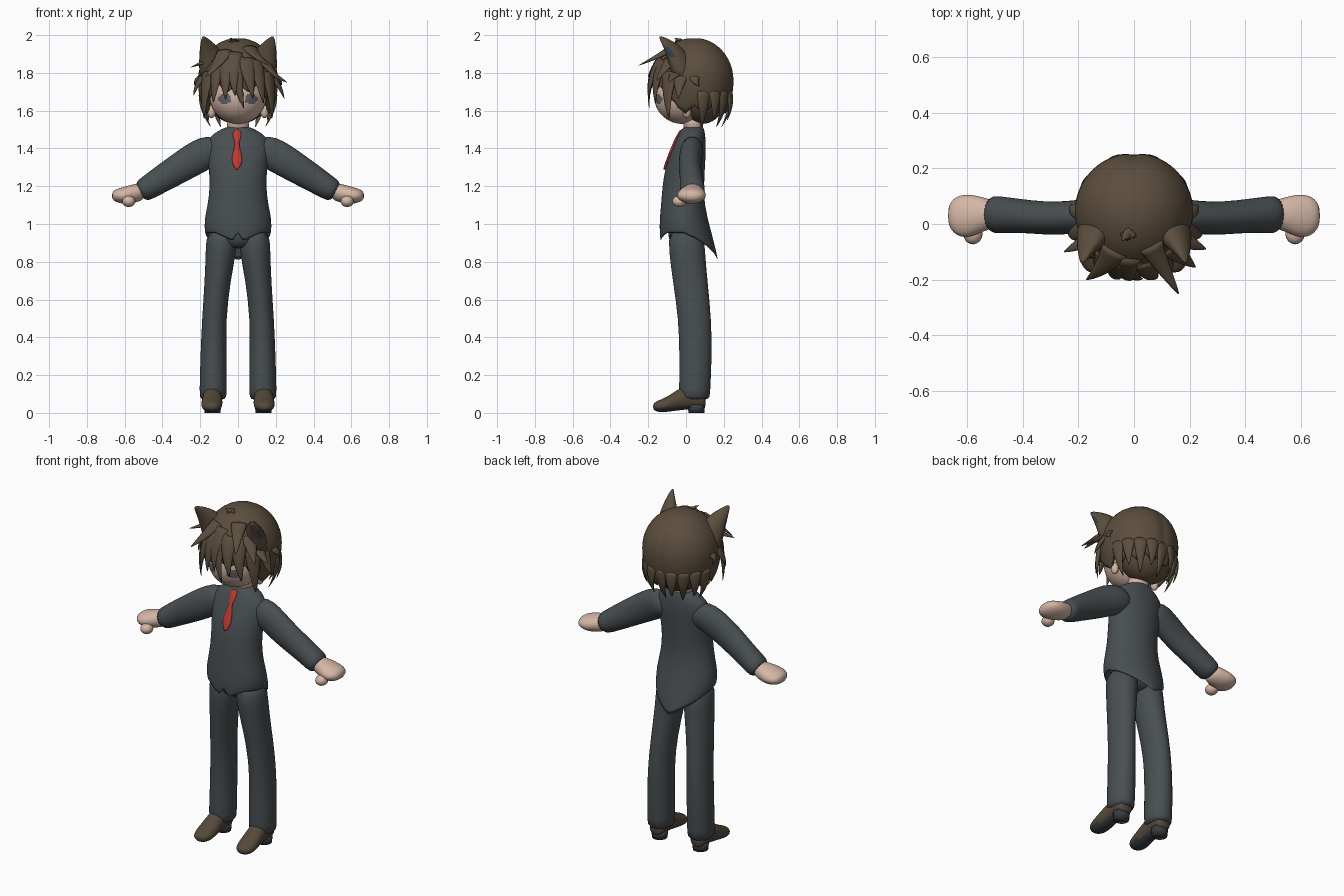
import bpy, bmesh, math
from mathutils import Vector as V

cube = bpy.data.objects.get("Cube")
if cube:
    bpy.data.objects.remove(cube)


def material(name, rgb):
    m = bpy.data.materials.new(name)
    m.use_nodes = True
    m.diffuse_color = (*rgb, 1)
    m.node_tree.nodes["Principled BSDF"].inputs["Base Color"].default_value = (*rgb, 1)
    return m


SUIT = material("charcoal_suit", (.065, .077, .083))
HAIR = material("brown_hair", (.105, .076, .047))
SKIN = material("skin", (.66, .47, .38))
TIE = material("red_tie", (.5, .04, .03))
SHOE = material("brown_leather", (.09, .066, .042))
SOLE = material("dark_sole", (.04, .046, .052))
EYE = material("grey_eye", (.13, .13, .15))
INNER = material("blue_inner_ear", (.03, .055, .085))
X, Y, Z = V((1, 0, 0)), V((0, 1, 0)), V((0, 0, 1))


def finish(name, bm, mats, rule=None, subdiv=0, thick=0):
    bmesh.ops.recalc_face_normals(bm, faces=bm.faces)
    for f in bm.faces:
        f.smooth = True
        if rule and rule(f):
            f.material_index = 1
    me = bpy.data.meshes.new(name)
    bm.to_mesh(me)
    bm.free()
    for m in mats:
        me.materials.append(m)
    ob = bpy.data.objects.new(name, me)
    bpy.context.collection.objects.link(ob)
    if thick:
        mod = ob.modifiers.new("thickness", "SOLIDIFY")
        mod.thickness, mod.offset = thick, -1
    if subdiv:
        mod = ob.modifiers.new("smoothing", "SUBSURF")
        mod.levels = mod.render_levels = subdiv
    return ob


def skin(name, tubes, mats, caps=(True, True), **kw):
    """Bridge each tube's list of point loops into a surface."""
    bm = bmesh.new()
    for loops in tubes:
        rows = [[bm.verts.new(p) for p in loop] for loop in loops]
        n = len(rows[0])
        for a, b in zip(rows, rows[1:]):
            for i in range(n):
                j = (i + 1) % n
                bm.faces.new((a[i], a[j], b[j], b[i]))
        for row, cap in ((rows[0], caps[0]), (rows[-1], caps[1])):
            if cap:
                bm.faces.new(row)
    return finish(name, bm, mats, **kw)


def ring(c, side, up, a, b, n):
    angles = [math.tau * i / n for i in range(n)]
    return [V(c) + side * a * math.cos(t) + up * b * math.sin(t) for t in angles]


def loft(rings, axis=Z, side=X, n=20, s=1):
    """Rings are x, y, z, half width along side, half width across it."""
    up = axis.cross(side).normalized()
    loops = [ring(r[:3], side, up, r[3], r[4], n) for r in rings]
    return [[V((p.x * s, p.y, p.z)) for p in loop] for loop in loops]


def ball(name, c, r, mats, rule=None, u=32, v=20):
    bm = bmesh.new()
    bmesh.ops.create_uvsphere(bm, u_segments=u, v_segments=v, radius=1)
    for p in bm.verts:
        p.co = V(c) + V((p.co.x * r[0], p.co.y * r[1], p.co.z * r[2]))
    return finish(name, bm, mats, rule)


# Jacket: front and back profile, half width, with a cut front and a tail
profile = [(.95, -.14, .125, .175), (1.02, -.14, .115, .18), (1.1, -.132, .097, .16),
           (1.2, -.125, .095, .148), (1.3, -.11, .1, .155), (1.38, -.08, .105, .165),
           (1.44, -.055, .105, .163), (1.48, -.035, .1, .13), (1.505, -.018, .095, .08),
           (1.515, -.01, .09, .06)]
jacket = loft([(0, (f + b) / 2, z, w, (b - f) / 2) for z, f, b, w in profile], n=48)
for row, amount in ((0, 1), (1, .25)):
    for p in jacket[row]:
        if p.y > 0:
            tail = max(0, 1 - abs(p.x) / .18) ** .7 * amount
            p.z -= .15 * tail
            p.y += .05 * tail
        elif row == 0 and abs(p.x) < .12:
            p.z += .02 if abs(p.x) < .01 else -.5 * (.12 - abs(p.x))
skin("jacket", [jacket], [SUIT], (False, True), subdiv=1, thick=.008)
skin("trouser_seat", [loft([(0, 0, .87, .05, .06), (0, 0, .9, .13, .09),
                            (0, 0, .97, .165, .1), (0, 0, 1.08, .14, .09)])], [SUIT], subdiv=1)


# Tie lying along the jacket front
def front_y(z):
    for p, q in zip(profile, profile[1:]):
        if p[0] <= z <= q[0]:
            return p[1] + (q[1] - p[1]) * (z - p[0]) / (q[0] - p[0])


tie = [(1.285, .004), (1.31, .022), (1.34, .031), (1.38, .022), (1.42, .011),
       (1.435, .012), (1.46, .024), (1.49, .022), (1.5, .012)]
skin("tie", [loft([(-.005, front_y(z) - .001, z, w, .009) for z, w in tie], n=12)],
     [TIE], subdiv=1)

# Limbs, built for each side
for s, label in ((1, "left_"), (-1, "right_")):
    skin(label + "trouser_leg", [loft([
        (.132, .045, .065, .072, .083), (.132, .045, .1, .073, .083), (.13, .052, .3, .07, .087),
        (.127, .047, .5, .064, .088), (.108, .022, .7, .069, .093),
        (.09, .005, .85, .082, .096), (.085, 0, .98, .085, .098)], s=s)], [SUIT], subdiv=1)
    skin(label + "sleeve", [loft([
        (.08, .035, 1.405, .06, .075), (.16, .03, 1.385, .063, .088), (.24, .022, 1.34, .06, .087),
        (.32, .02, 1.29, .06, .08), (.41, .03, 1.235, .061, .072),
        (.48, .033, 1.19, .067, .064), (.525, .035, 1.165, .07, .058)],
        axis=V((.87, 0, -.5)), side=Y, s=s)], [SUIT], subdiv=1)
    skin(label + "hand", [loft([
        (.49, .035, 1.175, .05, .045), (.54, .035, 1.163, .06, .05), (.58, .03, 1.155, .077, .05),
        (.62, .028, 1.15, .078, .042), (.65, .03, 1.15, .062, .033), (.668, .03, 1.15, .03, .016)],
        axis=X, side=Y, s=s)], [SKIN], subdiv=1)
    ball(label + "thumb", (.578 * s, -.035, 1.12), (.035, .038, .03), [SKIN], u=16, v=10)
    skin(label + "shoe", [loft([
        (.135, .105, .06, .03, .03), (.135, .09, .065, .048, .045), (.135, .03, .085, .052, .065),
        (.136, -.03, .075, .052, .062), (.138, -.08, .052, .058, .045),
        (.14, -.13, .037, .056, .036), (.14, -.16, .034, .042, .026), (.14, -.175, .033, .02, .014)],
        axis=Y, side=X, n=16, s=s)], [SHOE, SOLE], rule=lambda f: f.normal.z < -.6, subdiv=1)
    skin(label + "heel", [loft([(.135, .055, 0, .042, .042), (.135, .055, .045, .046, .046)], s=s)],
         [SOLE])
    ball(label + "ear", (.14 * s, .005, 1.595), (.022, .022, .035), [SKIN], u=16, v=10)

    # Pointed animal ear, leaning forward with a dark outward hollow
    slope = V((-.75, 0, .65))
    skin(label + "pointed_ear", [loft([
        (.13, -.015, 1.8, .095, .07), (.15, -.035, 1.87, .076, .06), (.165, -.065, 1.92, .055, .046),
        (.178, -.1, 1.96, .031, .029), (.188, -.14, 1.993, .007, .007)],
        axis=V((.65, 0, .75)), side=slope, s=s)], [HAIR, INNER], subdiv=1,
        rule=lambda f: f.normal.x * s > .72 and f.normal.y < .25
        and 1.87 < f.calc_center_median().z < 1.95)

# Head and neck; the eyes are coloured faces of the head
skin("neck", [loft([(0, .04, 1.47, .058, .05), (0, .035, 1.6, .06, .055)])], [SKIN])
ball("head", (0, -.02, 1.68), (.15, .15, .15), [SKIN, EYE], u=96, v=64,
     rule=lambda f: f.normal.y < -.3 and
     ((abs(f.calc_center_median().x) - .07) / .034) ** 2
     + ((f.calc_center_median().z - 1.662) / .026) ** 2 < 1)


# Hair cap with a ragged lower edge
def scalp(t, z, grow=1.0):
    k = math.sqrt(max(0, 1 - ((z - 1.76) / (.225 if z > 1.76 else .3)) ** 2)) * grow
    depth = .21 if math.sin(t) > 0 else .225
    groove = 1 - .03 * math.exp(-((t - math.pi / 2) / .12) ** 2)
    return V((.212 * k * math.cos(t), .045 + depth * k * groove * math.sin(t), z))


SEG = 96
angles = [math.tau * i / SEG for i in range(SEG)]


def hem(i):
    front = min(1, max(0, (-math.sin(angles[i]) - .45) / .3))
    return 1.585 + .115 * front + .04 * abs(i % 8 - 4) / 4


cap = [[scalp(t, 1.76 + .225 * math.cos(a * math.pi / 24)) for t in angles] for a in range(1, 13)]
for k in range(1, 7):
    cap.append([scalp(t, 1.76 + (hem(i) - 1.76) * k / 6) for i, t in enumerate(angles)])
skin("hair_cap", [cap], [HAIR], (True, False), thick=.02)
ball("nape_hair", (0, .085, 1.67), (.165, .125, .14), [HAIR])


# Tapered locks curving from the cap to a tip
def lock(angle, z, tip, width):
    t, tip = math.radians(angle), V(tip)
    root = scalp(t, z, .93)
    bend = scalp(t, z * .55 + tip.z * .45, 1.13)
    loops = []
    for k in range(9):
        u = k / 8
        c = root * (1 - u) ** 2 + bend * 2 * u * (1 - u) + tip * u * u
        d = ((bend - root) * (1 - u) + (tip - bend) * u).normalized()
        side = d.cross(c - V((0, .03, 1.74))).normalized()
        w = width * (1.02 - u) ** .75
        loops.append(ring(c, side, d.cross(side), w, w * .4, 10))
    return loops


fringe = [(-122, 1.86, (-.13, -.16, 1.645), .05), (-108, 1.87, (-.065, -.195, 1.66), .05),
          (-93, 1.88, (.03, -.195, 1.615), .045), (-76, 1.87, (.08, -.195, 1.665), .05),
          (-60, 1.86, (.135, -.16, 1.64), .05), (-98, 1.9, (-.015, -.2, 1.68), .05)]
sides = [(-142, 1.8, (-.18, -.09, 1.56), .05), (-38, 1.8, (.18, -.09, 1.56), .05),
         (-160, 1.78, (-.235, -.04, 1.68), .04), (-20, 1.78, (.245, -.04, 1.665), .04),
         (-150, 1.87, (-.25, -.1, 1.83), .035), (-28, 1.8, (.258, -.09, 1.75), .035),
         (0, 1.78, (.225, .07, 1.73), .03), (180, 1.78, (-.225, .07, 1.73), .03)]
crown = [(-62, 1.93, (.16, -.25, 1.84), .045), (-118, 1.91, (-.17, -.2, 1.78), .05),
         (-42, 1.87, (.22, -.155, 1.76), .045), (-105, 1.965, (-.045, -.06, 1.985), .03)]
nape = [(a, 1.7, scalp(math.radians(a), 1.515 + .035 * (k % 2), 1.22), .04)
        for k, a in enumerate(range(14, 170, 19))]
skin("hair_locks", [lock(*spec) for spec in fringe + sides + crown + nape], [HAIR])
